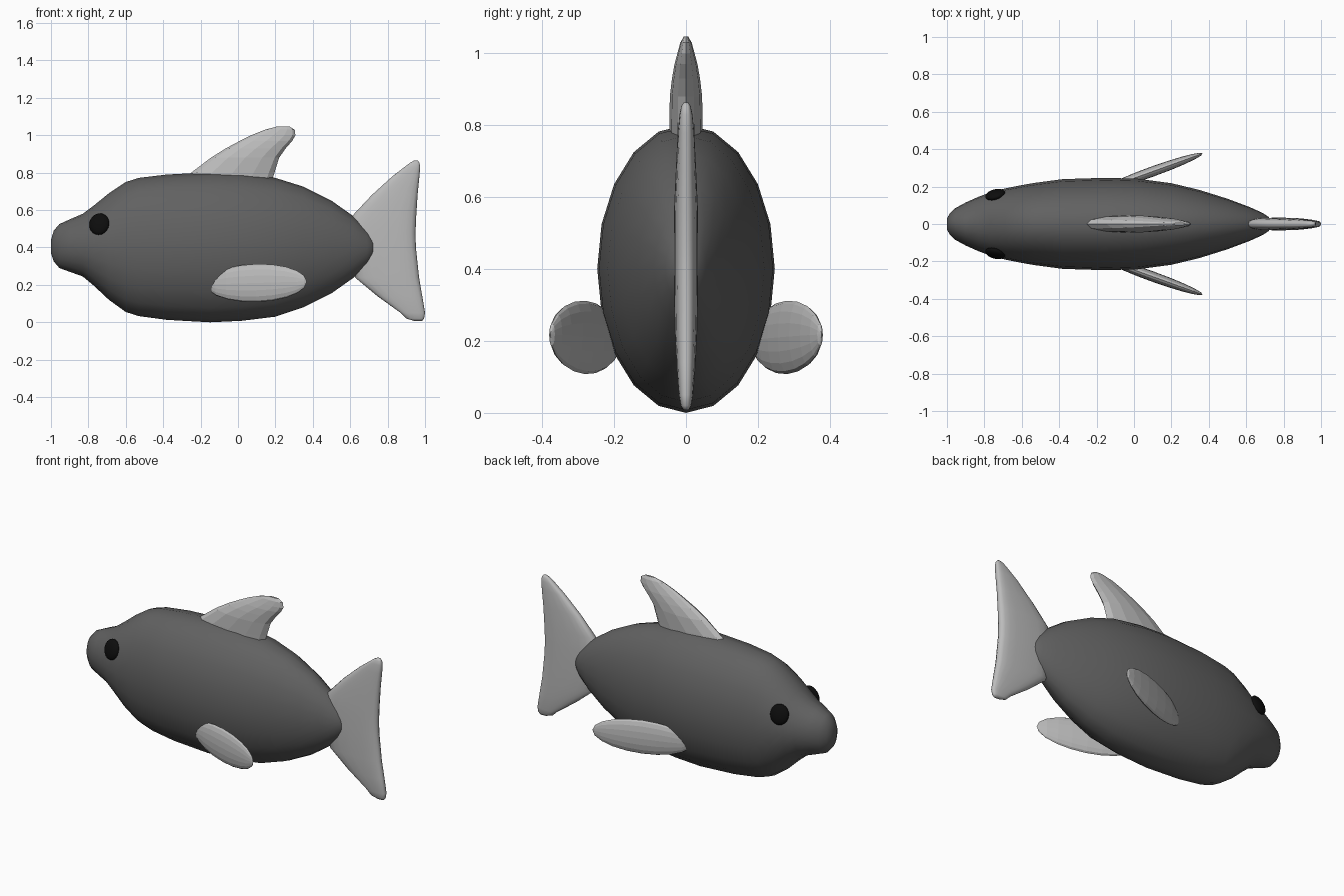
import bpy, bmesh, math
from mathutils import Vector, Matrix

if "Cube" in bpy.data.objects:
    bpy.data.objects.remove(bpy.data.objects["Cube"])


def material(name, v):
    m = bpy.data.materials.new(name)
    m.diffuse_color = (v, v, v, 1)
    m.use_nodes = True
    m.node_tree.nodes["Principled BSDF"].inputs["Base Color"].default_value = m.diffuse_color
    return m


dark = material("dark_grey", 0.12)
light = material("light_grey", 0.5)
black = material("black", 0.004)


def finish(name, bm, mat, smooth):
    bmesh.ops.recalc_face_normals(bm, faces=bm.faces)
    for f in bm.faces:
        f.smooth = smooth
    me = bpy.data.meshes.new(name)
    bm.to_mesh(me)
    bm.free()
    me.materials.append(mat)
    ob = bpy.data.objects.new(name, me)
    bpy.context.collection.objects.link(ob)
    return ob


def loft(name, sections, axis, n, mat, smooth, power=1.0):
    """Sections are (position along axis, low, high, half thickness in y)."""
    bm = bmesh.new()
    rings = []
    for p, lo, hi, w in sections:
        ring = []
        for i in range(n):
            a = 2 * math.pi * i / n
            c, s = [math.copysign(abs(t) ** power, t) for t in (math.cos(a), math.sin(a))]
            q = (lo + hi) / 2 + (hi - lo) / 2 * c
            ring.append(bm.verts.new((p, w * s, q) if axis == 'x' else (q, w * s, p)))
        rings.append(ring)
    for r0, r1 in zip(rings, rings[1:]):
        for i in range(n):
            j = (i + 1) % n
            bm.faces.new((r0[i], r0[j], r1[j], r1[i]))
    bm.faces.new(rings[0])
    bm.faces.new(rings[-1])
    return finish(name, bm, mat, smooth)


def ellipsoid(name, centre, direction, radii, mat, smooth, seg=16, rings=10):
    """Sphere whose local z follows direction, local x kept near world vertical."""
    z = Vector(direction).normalized()
    y = z.cross(Vector((0, 0, 1))).normalized()
    x = y.cross(z)
    rot = Matrix((x, y, z)).transposed().to_4x4()
    bm = bmesh.new()
    bmesh.ops.create_uvsphere(bm, u_segments=seg, v_segments=rings, radius=1)
    bm.transform(Matrix.Translation(centre) @ rot @ Matrix.Diagonal((*radii, 1)))
    return finish(name, bm, mat, smooth)


# Body with blunt snout
loft("body", [
    (-1.0, .37, .44, .03), (-.985, .325, .49, .055), (-.955, .29, .525, .085),
    (-.90, .27, .55, .115), (-.83, .245, .58, .146), (-.77, .195, .625, .168),
    (-.69, .12, .69, .19), (-.6, .055, .75, .208), (-.53, .033, .772, .22),
    (-.38, .013, .79, .24), (-.15, 0, .802, .247), (.02, .008, .796, .242),
    (.2, .03, .772, .218), (.35, .08, .725, .182), (.5, .155, .65, .135),
    (.62, .24, .565, .09), (.69, .305, .495, .058), (.72, .345, .455, .038),
    (.735, .385, .42, .015)], 'x', 20, dark, True)

# Swept dorsal fin
loft("dorsal_fin", [
    (.72, -.34, .17, .046), (.80, -.25, .195, .046), (.88, -.145, .22, .045),
    (.93, -.065, .255, .039), (.97, .01, .29, .032), (1.0, .07, .307, .024),
    (1.03, .145, .303, .016), (1.047, .21, .275, .006)], 'z', 12, light, False)

# Forked tail fin
loft("tail_fin", [
    (.008, .94, .985, .008), (.02, .90, .995, .015), (.05, .87, 1.0, .02),
    (.14, .745, .985, .027), (.24, .625, .968, .032), (.4, .60, .951, .034),
    (.48, .60, .949, .034), (.57, .612, .953, .033), (.68, .715, .96, .028),
    (.78, .825, .97, .023), (.83, .89, .974, .018), (.853, .92, .97, .013),
    (.864, .94, .962, .006)], 'z', 20, light, True, 0.7)

# Paired side fins and eyes
for side, s in (("left", 1), ("right", -1)):
    ellipsoid(side + "_side_fin", (.1, s * .281, .21), (1, s * .36, .03),
              (.102, .027, .285), light, False, 16, 10)
    ellipsoid(side + "_eye", (-.742, s * .157, .525), (-.25, s, .3),
              (.06, .055, .024), black, True, 20, 12)
